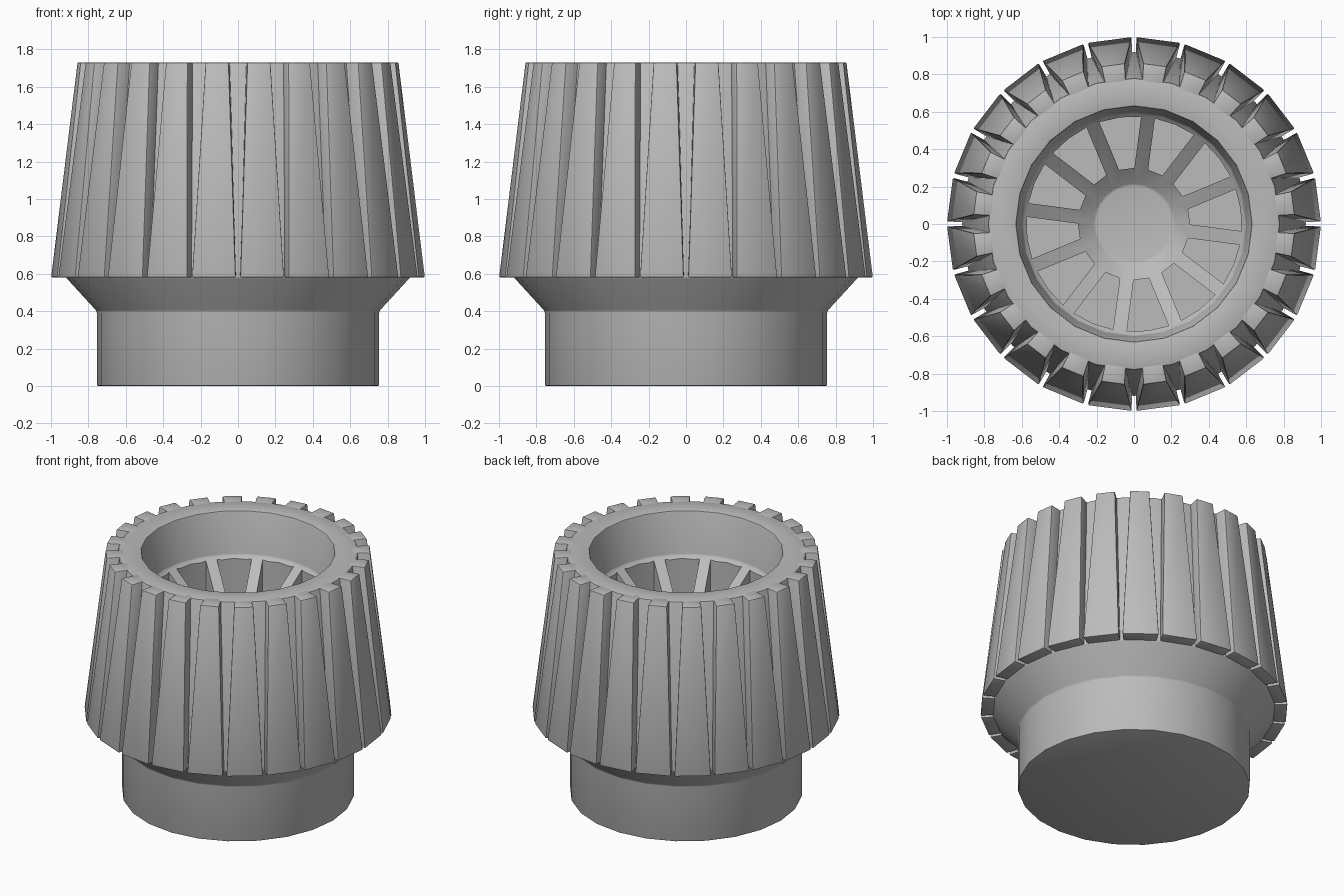
import bpy, bmesh, math
from math import radians, cos, sin, asin, degrees

cube = bpy.data.objects.get("Cube")
if cube:
    bpy.data.objects.remove(cube, do_unlink=True)

SIDES = 24
TOP, SKIRT = 1.73, 0.58

grey = bpy.data.materials.new("plain_grey")
grey.use_nodes = True
colour = (0.5, 0.5, 0.5, 1)
grey.diffuse_color = colour
grey.node_tree.nodes["Principled BSDF"].inputs["Base Color"].default_value = colour


def polar(r, deg, z):
    return (r * cos(radians(deg)), r * sin(radians(deg)), z)


def finish(bm, name):
    bmesh.ops.recalc_face_normals(bm, faces=bm.faces)
    mesh = bpy.data.meshes.new(name)
    bm.to_mesh(mesh)
    bm.free()
    mesh.materials.append(grey)
    obj = bpy.data.objects.new(name, mesh)
    bpy.context.collection.objects.link(obj)
    return obj


def select(obj):
    bpy.ops.object.select_all(action='DESELECT')
    obj.select_set(True)
    bpy.context.view_layer.objects.active = obj


def apply_bevel(obj, width):
    mod = obj.modifiers.new("soft_edges", 'BEVEL')
    mod.width = width
    mod.segments = 2
    mod.limit_method = 'ANGLE'
    mod.angle_limit = radians(25)
    select(obj)
    bpy.ops.object.modifier_apply(modifier=mod.name)


def loft(bm, lower, upper):
    """Solid between two loops with the same number of points."""
    a = [bm.verts.new(p) for p in lower]
    b = [bm.verts.new(p) for p in upper]
    n = len(a)
    bm.faces.new(a[::-1])
    bm.faces.new(b)
    for i in range(n):
        j = (i + 1) % n
        bm.faces.new((a[i], a[j], b[j], b[i]))


# Turned body: base, flare, tapered core, well and conical bowl
profile = [(0.755, 0), (0.755, 0.40), (0.92, SKIRT), (0.78, TOP),
           (0.63, TOP), (0.60, 1.43), (0.21, 1.10)]
bm = bmesh.new()
rings = [[bm.verts.new(polar(r, k * 360 / SIDES, z)) for k in range(SIDES)]
         for r, z in profile]
for low, high in zip(rings, rings[1:]):
    for k in range(SIDES):
        m = (k + 1) % SIDES
        bm.faces.new((low[k], low[m], high[m], high[k]))
bm.faces.new(rings[0][::-1])
bm.faces.new(rings[-1])
body = finish(bm, "body")
apply_bevel(body, 0.008)

# Pockets cut in the bowl, leaving twelve spokes and a hub
RIB_HALF = 0.037
bm = bmesh.new()
for k in range(12):
    mid = 7.5 + 30 * k
    half = {r: 15 - degrees(asin(RIB_HALF / r)) for r in (0.30, 0.575)}
    outline = [(0.30, -half[0.30]), (0.575, -half[0.575]), (0.575, 0),
               (0.575, half[0.575]), (0.30, half[0.30])]
    loft(bm, [polar(r, mid + a, 1.05) for r, a in outline],
         [polar(r, mid + a, 1.6) for r, a in outline])
cutter = finish(bm, "pocket_cutter")
cutter.hide_render = True
cut = body.modifiers.new("pockets", 'BOOLEAN')
cut.operation = 'DIFFERENCE'
cut.solver = 'EXACT'
cut.object = cutter
select(body)
bpy.ops.object.modifier_apply(modifier=cut.name)
bpy.data.objects.remove(cutter, do_unlink=True)
select(body)
bpy.ops.object.shade_smooth_by_angle(angle=radians(28))

# Tapered grip ridges around the core
bm = bmesh.new()
for k in range(SIDES):
    mid = (k + 0.5) * 360 / SIDES
    lower = [(0.86, -6.8), (1.0, -6.8), (1.0, 6.8), (0.86, 6.8)]
    upper = [(0.74, -4.2), (0.86, -4.2), (0.86, 4.2), (0.74, 4.2)]
    loft(bm, [polar(r, mid + a, SKIRT) for r, a in lower],
         [polar(r, mid + a, TOP) for r, a in upper])
ridges = finish(bm, "grip_ridges")
apply_bevel(ridges, 0.007)
select(ridges)
bpy.ops.object.shade_smooth_by_angle(angle=radians(28))
